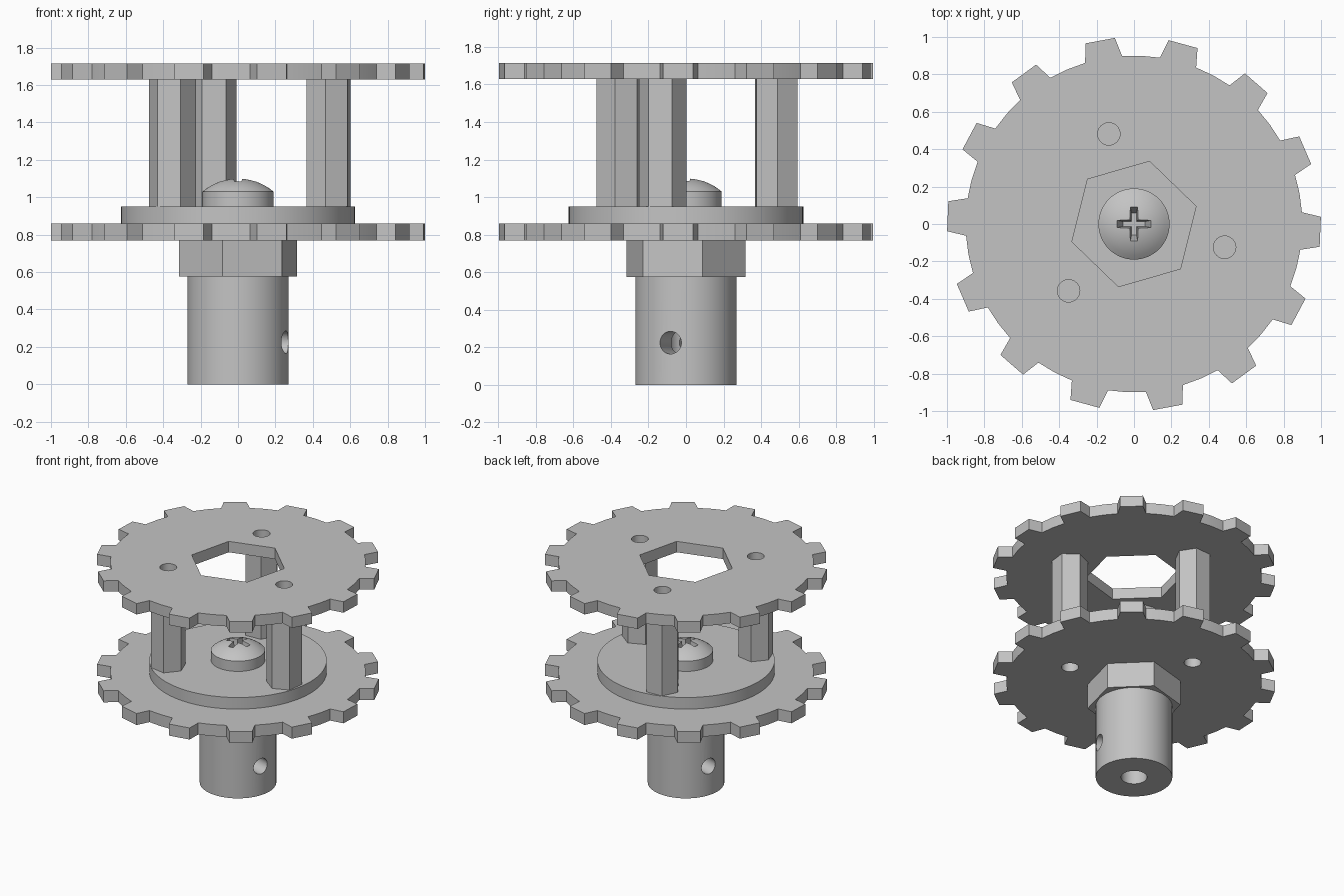
import bpy, bmesh
from math import sin, cos, radians, sqrt
from mathutils import Matrix, Vector

cube = bpy.data.objects.get("Cube")
if cube:
    bpy.data.objects.remove(cube, do_unlink=True)

GREY = bpy.data.materials.new("plain grey")
GREY.use_nodes = True
GREY.diffuse_color = (0.55, 0.55, 0.55, 1)
GREY.node_tree.nodes["Principled BSDF"].inputs["Base Color"].default_value = (0.55, 0.55, 0.55, 1)


def polar(r, deg):
    return r * cos(radians(deg)), r * sin(radians(deg))


def ring(r, sides, turn=0, centre=(0, 0)):
    pts = [polar(r, turn + 360 * i / sides) for i in range(sides)]
    return [(x + centre[0], y + centre[1]) for x, y in pts]


def link(name, bm):
    bmesh.ops.recalc_face_normals(bm, faces=bm.faces)
    mesh = bpy.data.meshes.new(name)
    bm.to_mesh(mesh)
    bm.free()
    ob = bpy.data.objects.new(name, mesh)
    bpy.context.collection.objects.link(ob)
    return ob


def prism(name, outline, z0, z1, taper=1.0):
    """Extrude an outline from z0 to z1; taper scales the lower end."""
    bm = bmesh.new()
    low = [bm.verts.new((x * taper, y * taper, z0)) for x, y in outline]
    top = [bm.verts.new((x, y, z1)) for x, y in outline]
    bm.faces.new(low)
    bm.faces.new(top)
    for i in range(len(low)):
        j = (i + 1) % len(low)
        bm.faces.new((low[i], low[j], top[j], top[i]))
    return link(name, bm)


def cut(ob, *cutters):
    """Subtract each cutter, bake the result and delete the cutter."""
    for c in cutters:
        c.hide_render = True
        mod = ob.modifiers.new("cut", 'BOOLEAN')
        mod.operation, mod.solver, mod.object = 'DIFFERENCE', 'EXACT', c
        bpy.context.view_layer.update()
        deps = bpy.context.evaluated_depsgraph_get()
        mesh = bpy.data.meshes.new_from_object(ob.evaluated_get(deps))
        ob.modifiers.clear()
        ob.data = mesh
        bpy.data.objects.remove(c, do_unlink=True)


def finish(ob):
    ob.data.materials.clear()
    ob.data.materials.append(GREY)
    bpy.ops.object.select_all(action='DESELECT')
    bpy.context.view_layer.objects.active = ob
    ob.select_set(True)
    bpy.ops.object.shade_smooth_by_angle(angle=radians(30))


# Post positions (angle around the axis) and each post's own hexagon turn
POSTS = [("right_post", -14.4, 23), ("back_post", 105.6, 3), ("left_post", 225.6, 50)]


def holes(z0, z1):
    return [prism("hole", ring(0.06, 32, 0, polar(0.5, a)), z0, z1) for _, a, _ in POSTS]


# Toothed plates
TEETH = 14
STEP = 360 / TEETH
outline = []
for i in range(TEETH):
    mid = -2.4 + i * STEP
    outline += [polar(0.9, mid - 6.4), polar(1.0, mid - 4.6), polar(1.0, mid + 4.6),
                polar(0.9, mid + 6.4), polar(0.9, mid + STEP / 2)]

lower_plate = prism("lower_toothed_plate", outline, 0.77, 0.86)
cut(lower_plate, *holes(0.7, 0.9))
upper_plate = prism("upper_toothed_plate", outline, 1.63, 1.715)
cut(upper_plate, *holes(1.6, 1.8), prism("hex_hole", ring(0.345, 6, 16), 1.6, 1.8))

# Round flange on the lower plate
flange = prism("flange_disc", ring(0.625, 96), 0.86, 0.95)
cut(flange, *holes(0.8, 1.0))

# Hexagonal spacer posts with blind holes at both ends
parts = [lower_plate, upper_plate, flange]
for name, a, turn in POSTS:
    spot = polar(0.5, a)
    post = prism(name, ring(0.127, 6, turn, spot), 0.95, 1.63)
    cut(post, *[prism("bore", ring(0.06, 32, 0, spot), z, z + 0.3) for z in (0.85, 1.43)])
    parts.append(post)

# Hub: hexagonal collar, round shank with a bore and a cross hole
parts.append(prism("hub_hexagon", ring(0.328, 6, 15.5), 0.575, 0.77))
shank = prism("hub_shank", ring(0.27, 64), 0, 0.575)
bore = prism("bore", ring(0.092, 40), -0.1, 0.5)
cross_hole = prism("cross_hole", ring(0.06, 32), -0.5, 0.5)
cross_hole.matrix_world = (Matrix.Translation((0, 0, 0.225))
                           @ Matrix.Rotation(radians(-18), 4, 'Z')
                           @ Matrix.Rotation(radians(90), 4, 'Y'))
cut(shank, bore, cross_hole)
parts.append(shank)

# Domed screw head with a tapered cross recess
R, RIM, DOME = 0.19, 1.03, 0.07
ball = (R * R + DOME * DOME) / (2 * DOME)
profile = [(0, 0.95), (R, 0.95)]
for i in range(9):
    r = R * (1 - i / 8)
    profile.append((r, RIM + DOME - ball + sqrt(ball * ball - r * r)))
bm = bmesh.new()
verts = [bm.verts.new((r, 0, z)) for r, z in profile]
edges = [bm.edges.new(pair) for pair in zip(verts, verts[1:])]
bmesh.ops.spin(bm, geom=verts + edges, cent=Vector(), axis=(0, 0, 1),
               angle=radians(360), steps=64, use_duplicate=False)
bmesh.ops.remove_doubles(bm, verts=bm.verts, dist=0.0005)
screw = link("screw_head", bm)
for w, h in ((0.1, 0.022), (0.022, 0.1)):
    cut(screw, prism("slot", [(-w, -h), (w, -h), (w, h), (-w, h)], 0.98, 1.12, 0.6))
parts.append(screw)

for part in parts:
    finish(part)
